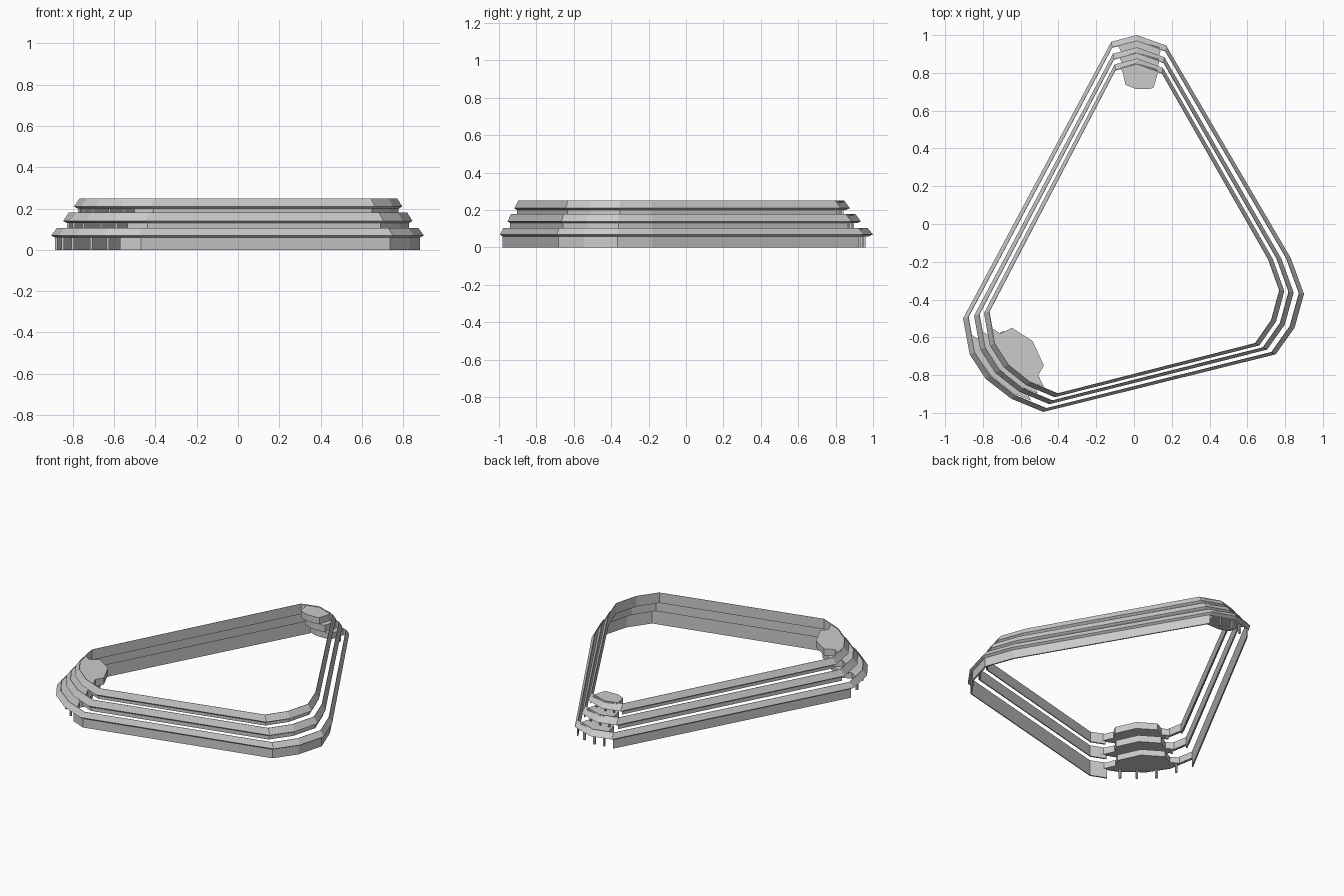
import bpy, bmesh
from mathutils import Vector

if "Cube" in bpy.data.objects:
    bpy.data.objects.remove(bpy.data.objects["Cube"])

# Rounded triangular eave outline, clockwise from the left side of the rear apex
OUTLINE = [(-.12, .965), (.015, 1.0), (.17, .945), (.83, -.18), (.90, -.37), (.85, -.55),
           (.75, -.69), (-.48, -.995), (-.65, -.925), (-.785, -.82), (-.87, -.69), (-.905, -.50)]
# Corner platforms (lowest tier size)
APEX = [(-.085, .945), (.01, .972), (.135, .935), (.14, .915), (.115, .83), (.10, .822),
        (.01, .82), (-.055, .845), (-.07, .915)]
LEFT = [(-.862, -.586), (-.806, -.62), (-.738, -.586), (-.613, -.664), (-.545, -.809),
        (-.579, -.864), (-.545, -.935), (-.635, -.90), (-.76, -.80), (-.845, -.675)]
POSTS = [(-.85, -.61), (-.80, -.74), (-.71, -.82), (-.63, -.885), (-.05, .945), (.015, .955), (.10, .94)]
# Tier: shrink amount, wall bottom, eave underside, eave tip, eave top
TIERS = [(0, 0, .06, .07, .105), (.0625, .105, .13, .14, .18), (.119, .18, .2, .21, .25)]


def shrink(p, k):
    return p[0] * (1 - k) + .003 * k / .119, p[1] * (1 - .85 * k) - .19 * k


def make(name, bm):
    bmesh.ops.recalc_face_normals(bm, faces=bm.faces)
    me = bpy.data.meshes.new(name)
    bm.to_mesh(me)
    bm.free()
    ob = bpy.data.objects.new(name, me)
    bpy.context.collection.objects.link(ob)


def sweep(name, path, profile, closed):
    """Sweep a closed (shrink, z) profile along a plan path."""
    bm = bmesh.new()
    secs = [[bm.verts.new((*shrink(p, k), z)) for k, z in profile] for p in path]
    n, m = len(path), len(profile)
    for i in range(n if closed else n - 1):
        a, b = secs[i], secs[(i + 1) % n]
        for j in range(m):
            bm.faces.new((a[j], a[(j + 1) % m], b[(j + 1) % m], b[j]))
    if not closed:
        bm.faces.new(secs[0])
        bm.faces.new(secs[-1])
    make(name, bm)


def slab(name, pts, k, z0, z1):
    bm = bmesh.new()
    f = bm.faces.new([bm.verts.new((*shrink(p, k), z0)) for p in pts])
    r = bmesh.ops.extrude_face_region(bm, geom=[f])
    vs = [v for v in r["geom"] if isinstance(v, bmesh.types.BMVert)]
    bmesh.ops.translate(bm, vec=Vector((0, 0, z1 - z0)), verts=vs)
    make(name, bm)


for t, (k, z0, z1, z2, z3) in enumerate(TIERS, 1):
    # Sloped eave all the way round
    sweep(f"eave_{t}", OUTLINE,
          [(k + .02, z1), (k, z2), (k + .029, z3), (k + .032, z3), (k + .032, z1)], True)
    # Walls, open at the apex and the front left corner
    wall = [(k + .02, z0), (k + .02, z1), (k + .032, z1), (k + .032, z0)]
    sweep(f"long_wall_{t}", OUTLINE[2:8] + [(-.585, -.952)], wall, False)
    sweep(f"left_wall_{t}", [OUTLINE[11], OUTLINE[0]], wall, False)
    # Corner platforms
    slab(f"apex_platform_{t}", APEX, k, z1, z3 - .005)
    slab(f"left_platform_{t}", LEFT, k, z1, z3 - .005)
    # Thin posts in the openings
    for i, (x, y) in enumerate(POSTS):
        s = .006
        slab(f"post_{t}_{i}", [(x - s, y - s), (x + s, y - s), (x + s, y + s), (x - s, y + s)], k, z0, z1)
